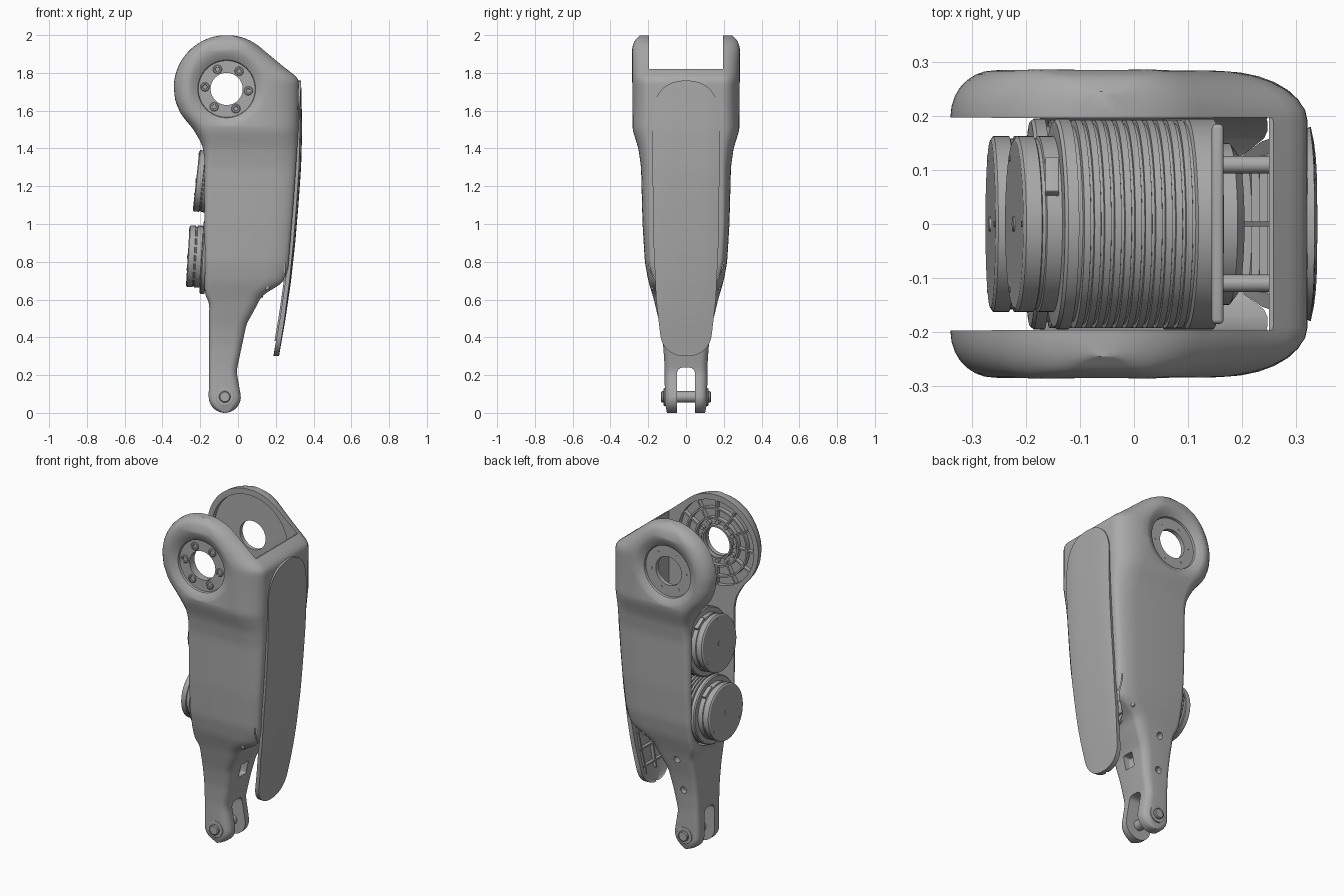
import bpy, bmesh
from math import sin, cos, pi, sqrt, radians
from mathutils import Vector, Matrix

if "Cube" in bpy.data.objects:
    bpy.data.objects.remove(bpy.data.objects["Cube"])

grey = bpy.data.materials.new("satin grey")
grey.use_nodes = True
grey.diffuse_color = (0.4, 0.4, 0.4, 1)
grey.node_tree.nodes["Principled BSDF"].inputs["Base Color"].default_value = (0.4, 0.4, 0.4, 1)


def finish(name, bm):
    bmesh.ops.recalc_face_normals(bm, faces=bm.faces)
    me = bpy.data.meshes.new(name)
    bm.to_mesh(me)
    bm.free()
    me.materials.append(grey)
    ob = bpy.data.objects.new(name, me)
    bpy.context.scene.collection.objects.link(ob)
    return ob


def loft(name, rings, loop=False):
    """Skin a list of equal rings; cap the ends unless it loops."""
    bm = bmesh.new()
    vs = [[bm.verts.new(p) for p in r] for r in rings]
    n = len(vs[0])
    pairs = list(zip(vs, vs[1:])) + ([(vs[-1], vs[0])] if loop else [])
    for a, b in pairs:
        for i in range(n):
            j = (i + 1) % n
            bm.faces.new((a[i], a[j], b[j], b[i]))
    if not loop:
        bm.faces.new(vs[0])
        bm.faces.new(vs[-1])
    return finish(name, bm)


def lathe(name, profile, centre, axis, n=48, loop=False):
    q = Vector((0, 0, 1)).rotation_difference(Vector(axis))
    rings = [[Vector(centre) + q @ Vector((r * cos(2 * pi * i / n), r * sin(2 * pi * i / n), h))
              for i in range(n)] for r, h in profile]
    return loft(name, rings, loop)


def box(name, centre, size, rot=None, bevel=0):
    bm = bmesh.new()
    bmesh.ops.create_cube(bm, size=1)
    bmesh.ops.scale(bm, vec=size, verts=bm.verts)
    if bevel:
        bmesh.ops.bevel(bm, geom=bm.edges[:], offset=bevel, segments=4, profile=0.5, affect='EDGES')
    bm.transform(Matrix.Translation(centre) @ (rot or Matrix()))
    return finish(name, bm)


def cut(ob, cutter):
    cutter.hide_render = True
    m = ob.modifiers.new("cut", 'BOOLEAN')
    m.operation, m.solver, m.object = 'DIFFERENCE', 'EXACT', cutter
    bpy.context.view_layer.update()
    dg = bpy.context.evaluated_depsgraph_get()
    me = bpy.data.meshes.new_from_object(ob.evaluated_get(dg))
    ob.modifiers.clear()
    ob.data = me
    bpy.data.objects.remove(cutter)


def key(keys, z):
    """Linear interpolation, lightly averaged to round the kinks."""
    def lin(t):
        if t <= keys[0][0]:
            return keys[0][1]
        for (a, p), (b, q) in zip(keys, keys[1:]):
            if t <= b:
                return p + (q - p) * (t - a) / (b - a)
        return keys[-1][1]
    return sum(lin(z + d * 0.008) for d in (-2, -1, 0, 1, 2)) / 5


HIP = (-0.06, 1.72)
HIP_R, ANKLE_X, ANKLE = 0.28, -0.07, 0.085
LEFT = [(.09, -.155), (.58, -.152), (.63, -.176), (1.36, -.178), (1.42, -.19),
        (1.5, -.235), (1.58, -.302), (1.65, -.332), (1.72, -.34)]
RIGHT = [(.09, .015), (.22, -.008), (.47, .045), (.56, .095), (.62, .125), (.69, .24), (.76, .265),
         (1.13, .295), (1.5, .32), (1.77, .322), (1.83, .245), (1.93, .125), (2, -.06)]
WIDTH = [(0, .1), (.05, .112), (.24, .113), (.35, .12), (.45, .135), (.6, .17), (.7, .2), (.8, .218),
         (1, .23), (1.3, .238), (1.4, .252), (1.5, .283), (1.93, .286), (1.98, .27), (2, .235)]


def section(z):
    if z < ANKLE:
        s = sqrt(ANKLE ** 2 - (z - ANKLE) ** 2)
        lo, hi = ANKLE_X - s, ANKLE_X + s
    elif z > HIP[1]:
        s = sqrt(HIP_R ** 2 - (z - HIP[1]) ** 2)
        lo, hi = HIP[0] - s, max(HIP[0] + s, key(RIGHT, z))
    else:
        lo, hi = key(LEFT, z), key(RIGHT, z)
    w, span = key(WIDTH, z), hi - lo
    ry0, ry1 = max(w - .2, .03), max(w - .19, .04)
    rx0, rx1 = min(ry0 * .95, span * .45), .28 * span
    pts = []
    steps = [i * pi / 14 for i in range(8)]
    for a in steps:
        pts.append((hi - rx1 + rx1 * cos(a), w - ry1 + ry1 * sin(a), z))
    for a in reversed(steps):
        pts.append((lo + rx0 - rx0 * cos(a), w - ry0 + ry0 * sin(a), z))
    return pts + [(x, -y, z) for x, y, z in reversed(pts)]


# Thigh shell, ankle fork and hip cheeks in one loft
levels = [ANKLE * (1 - cos(radians(t))) for t in range(5, 90, 9)]
levels += [ANKLE + (HIP[1] - ANKLE) * i / 80 for i in range(81)]
levels += [HIP[1] + HIP_R * sin(radians(t)) for t in range(4, 87, 4)]
shell = loft("thigh_shell", [section(z) for z in levels])

# Open motor bay with a rounded foot, and the gap between the cheeks
bay = [(0.2 * cos(a), 0.82 + 0.2 * sin(a)) for a in (pi + pi * i / 24 for i in range(25))]
bay += [(0.196, 2.2), (-0.196, 2.2)]
cut(shell, loft("bay_cutter", [[(x, y, z) for y, z in bay] for x in (-.6, .25)]))
cut(shell, box("gap_cutter", (.2, 0, 2.07), (1.2, .392, .5)))
cut(shell, box("fork_cutter", (-.07, 0, .05), (.5, .095, .38), bevel=.03))

for s in (-1, 1):
    c = (HIP[0], 0, HIP[1] - .005)
    d = (0, s, 0)
    cut(shell, lathe("dimple_cutter", [(.15, .25), (.153, .262), (.17, .273), (.19, .281),
                                       (.215, .288), (.22, .32)], c, d, 64))
    cut(shell, lathe("dish_cutter", [(.25, .18), (.25, .225)], c, d, 64))
    cut(shell, lathe("hip_hole_cutter", [(.085, .15), (.085, .35)], c, d))

# Leg openings
for x, z in ((-.05, .55), (-.07, .36)):
    cut(shell, lathe("side_hole_cutter", [(.02, .09), (.02, .3)], (x, 0, z), (0, 1, 0), 24))
cut(shell, box("window_cutter", (.05, 0, .43), (.11, .07, .08), bevel=.008))

# Hip flange bolts and inner cheek ribs
for i in range(6):
    a = radians(i * 60 + 55)
    p = (HIP[0] + .115 * cos(a), 0, HIP[1] - .005 + .115 * sin(a))
    lathe("flange_bolt", [(.024, .245), (.024, .253), (.02, .256), (.013, .256), (.011, .251)],
          p, (0, -1, 0), 20)
    lathe("flange_screw", [(.007, .245), (.007, .252)], p, (0, 1, 0), 12)
hub = (HIP[0], 0, HIP[1] - .005)
for r in (.088, .135, .195):
    lathe("cheek_rib_ring", [(r, .2), (r + .01, .2), (r + .01, .228), (r, .228)],
          hub, (0, -1, 0), loop=True)
for i in range(12):
    a = radians(i * 30)
    spin = Matrix.Rotation(-a, 4, 'Y')
    box("cheek_rib", (hub[0] + .195 * cos(a), -.215, hub[2] + .195 * sin(a)), (.115, .028, .009), spin)
    lathe("cheek_boss", [(.012, .205), (.012, .228)],
          (hub[0] + .115 * cos(a), 0, hub[2] + .115 * sin(a)), (0, -1, 0), 12)

# Ankle pin
lathe("ankle_pin", [(.025, -.132), (.03, -.128), (.03, .128), (.025, .132)],
      (ANKLE_X, 0, ANKLE), (0, 1, 0), 32)
for s in (-1, 1):
    lathe("ankle_washer", [(.048, .1), (.048, .116), (.045, .118)], (ANKLE_X, 0, ANKLE), (0, s, 0), 32)

# Two finned motors in the bay
for label, face, slope, length in (("lower", (-.266, 0, .83), -.06, .41),
                                   ("upper", (-.222, 0, 1.23), -.11, .37)):
    axis = Vector((1, 0, slope)).normalized()
    prof = [(.155, 0), (.163, .005), (.163, .034), (.158, .036), (.158, .042), (.163, .044),
            (.163, .072), (.19, .074), (.195, .08), (.195, .1), (.182, .101), (.182, .108)]
    for k in range(11):
        h = .11 + k * .019
        prof += [(.193, h), (.193, h + .012), (.186, h + .013), (.186, h + .018)]
    prof += [(.195, .322), (.195, length)]
    lathe(label + "_motor", prof, face, axis, 64)
    centre = Vector(face)
    up = Vector((-slope, 0, 1)).normalized()
    lathe(label + "_motor_cap", [(.014, -.003), (.014, .003)], centre, axis, 16)
    for i in range(3):
        a = radians(90 + 120 * i)
        p = centre + .14 * (up * sin(a) + Vector((0, 1, 0)) * cos(a))
        lathe(label + "_motor_screw", [(.006, -.002), (.006, .003)], p, axis, 10)
    box(label + "_motor_connector", centre + axis * .056 + up * .135 + Vector((0, .085, 0)),
        (.026, .075, .03), Matrix.Rotation(radians(-33), 4, 'X'), .003)
    lathe(label + "_motor_gear_cover", [(.15, 0), (.15, .03), (.13, .045)], centre + axis * length, axis)

# Mounting plate behind the motors
box("motor_plate", (.155, 0, 1.03), (.022, .37, .76), bevel=.008)
for y in (-.11, .11):
    for z in (.85, 1.36):
        lathe("plate_standoff", [(.016, 0), (.016, .09)], (.165, y, z), (1, 0, 0), 16)

# Curved shin guard
GUARD_X = [(.3, .217), (.5, .252), (.7, .281), (.9, .303), (1.1, .32), (1.3, .334), (1.5, .34), (1.76, .334)]
GUARD_W = [(.3, .125), (.42, .137), (.6, .158), (.9, .172), (1.5, .18), (1.76, .178)]


def guard_ring(z):
    w, e = key(GUARD_W, z), 0
    if z < .42:
        e = (.42 - z) / .12
    elif z > 1.56:
        e = (z - 1.56) / .2
    w *= max(1 - e ** 2.3, .001) ** (1 / 2.3)
    x = key(GUARD_X, z)
    us = [i / 6 for i in range(-6, 7)]
    outer = [(x - .012 * (u * w / .18) ** 4, u * w, z) for u in us]
    inner = [(x - .02 - .01 * u * u, u * w * .97, z) for u in reversed(us)]
    return outer + inner


zs = [.42 - .12 * cos(radians(t)) for t in range(3, 90, 8)]
zs += [.42 + 1.14 * i / 30 for i in range(31)]
zs += [1.56 + .2 * sin(radians(t)) for t in range(7, 89, 8)]
loft("shin_guard", [guard_ring(z) for z in zs])

# Stiffening ribs inside the guard
for z in (.42, .52, .62, .72):
    box("guard_cross_rib", (key(GUARD_X, z) - .026, 0, z), (.022, key(GUARD_W, z) * 1.6, .01))
for s in (-1, 0, 1):
    rows = [.38 + .04 * i for i in range(12)]
    loft("guard_long_rib", [[(key(GUARD_X, z) - a, s * key(GUARD_W, z) * .72 + b, z)
                             for a, b in ((.015, -.005), (.015, .005), (.038, .005), (.038, -.005))]
                            for z in rows])

# Smooth shading with crisp edges
for ob in bpy.context.scene.objects:
    if ob.type == 'MESH' and ob.data.materials and ob.data.materials[0] == grey:
        ob.data.shade_smooth()
        ob.data.set_sharp_from_angle(angle=radians(32))
